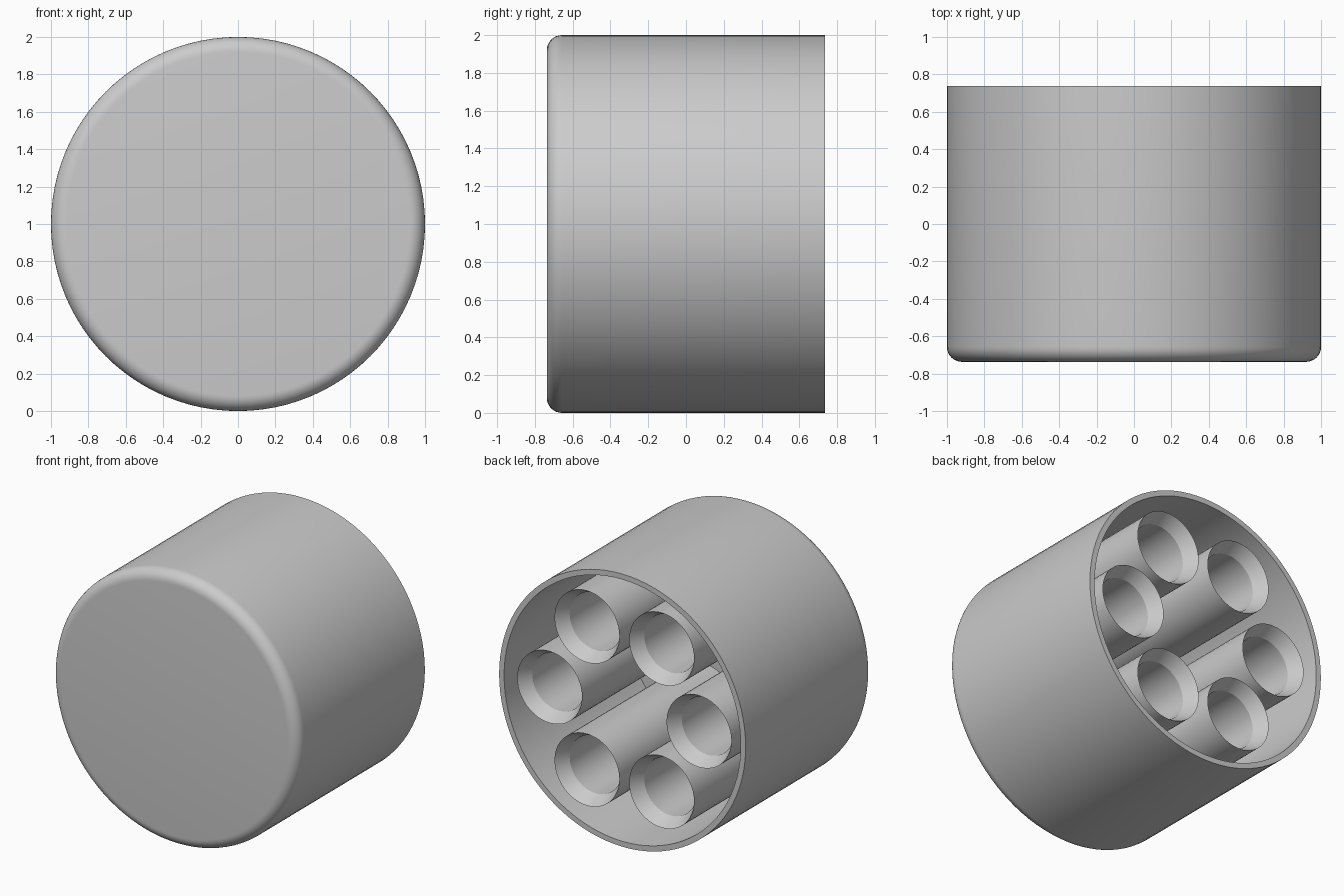
import bpy, bmesh, math
from mathutils import Vector, Matrix

cube = bpy.data.objects.get("Cube")
if cube:
    bpy.data.objects.remove(cube, do_unlink=True)

grey = bpy.data.materials.new("plain grey")
grey.use_nodes = True
colour = (0.6, 0.6, 0.6, 1)
grey.diffuse_color = colour
grey.node_tree.nodes["Principled BSDF"].inputs["Base Color"].default_value = colour


def lathe(name, profile, steps, centre):
    """Spin a (radius, y) profile around the y axis."""
    bm = bmesh.new()
    verts = [bm.verts.new((r, y, 0)) for r, y in profile]
    edges = [bm.edges.new(pair) for pair in zip(verts, verts[1:])]
    bmesh.ops.spin(bm, geom=verts + edges, cent=(0, 0, 0), axis=(0, 1, 0),
                   angle=math.tau, steps=steps, use_duplicate=False)
    bmesh.ops.remove_doubles(bm, verts=bm.verts, dist=0.0005)
    bmesh.ops.recalc_face_normals(bm, faces=bm.faces)
    mesh = bpy.data.meshes.new(name)
    bm.to_mesh(mesh)
    bm.free()
    mesh.materials.append(grey)
    obj = bpy.data.objects.new(name, mesh)
    obj.location = centre
    bpy.context.collection.objects.link(obj)
    bpy.ops.object.select_all(action='DESELECT')
    obj.select_set(True)
    bpy.context.view_layer.objects.active = obj
    bpy.ops.object.shade_smooth_by_angle(angle=math.radians(25))
    return obj


END, FLOOR, WALL, ROUND = 0.737, -0.64, 0.96, 0.08

# Outer cup: closed rounded front, open back
arc = [(1 - ROUND + ROUND * math.sin(a), -END + ROUND - ROUND * math.cos(a))
       for a in (math.pi / 2 * i / 8 for i in range(9))]
cup = [(0, -END)] + arc + [(1, END), (WALL, END), (WALL, FLOOR), (0, FLOOR)]
lathe("outer_cup", cup, 96, (0, 0, 1))

# Six countersunk sockets in a ring, each with a knife-edge rim
socket = [(0.263, FLOOR - 0.01), (0.263, 0.715), (0.21, 0.615),
          (0.21, FLOOR - 0.01), (0.263, FLOOR - 0.01)]
for i in range(6):
    offset = Matrix.Rotation(math.tau * i / 6, 3, 'Y') @ Vector((0.606, 0, 0))
    lathe(f"socket_{i + 1}", socket, 48, offset + Vector((0, 0, 1)))
